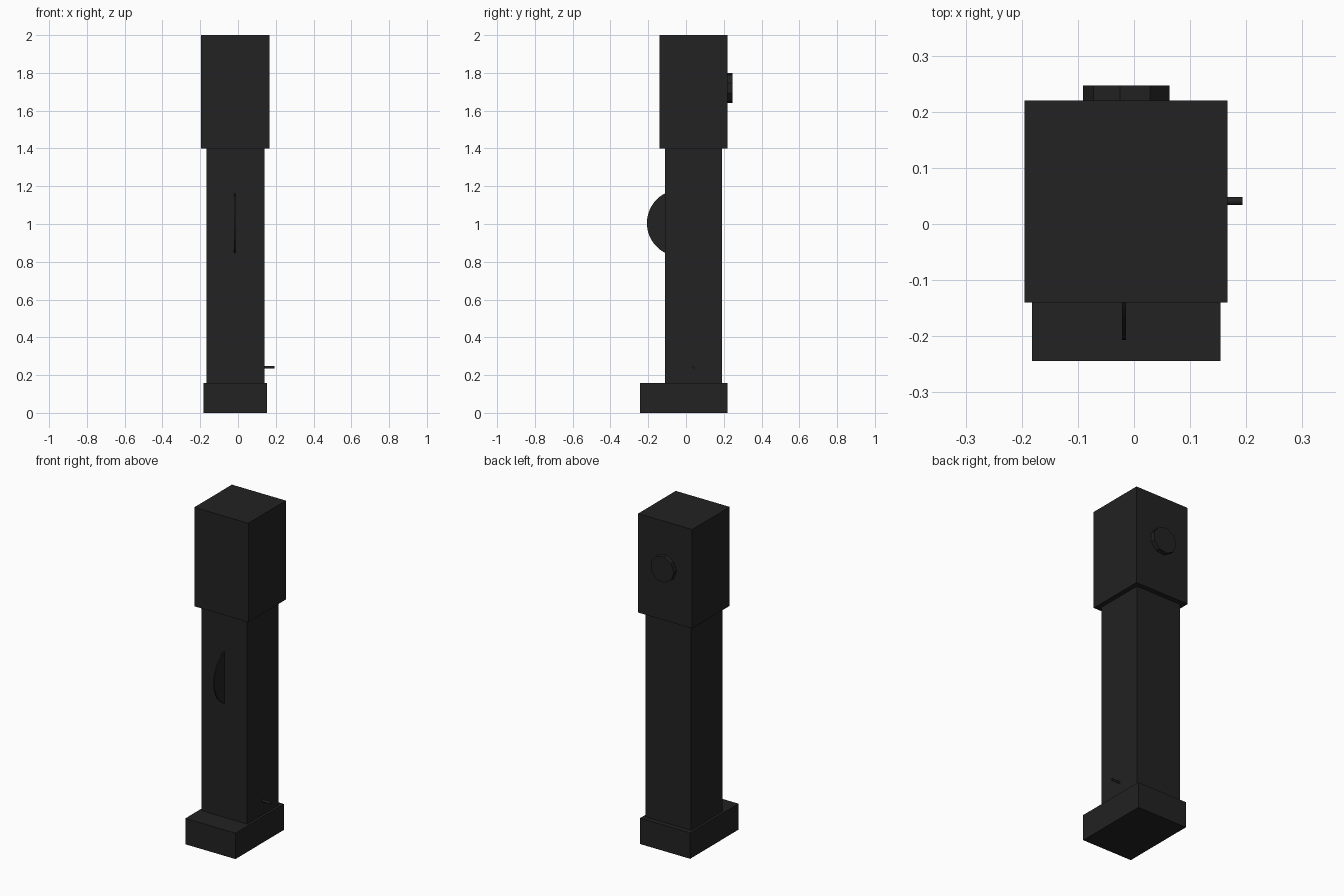
import bpy
from math import radians
from mathutils import Vector

default = bpy.data.objects.get("Cube")
if default:
    bpy.data.objects.remove(default, do_unlink=True)

# Single near-black finish
black = bpy.data.materials.new("matte_black")
black.use_nodes = True
colour = (0.016, 0.016, 0.016, 1)
black.diffuse_color = colour
black.node_tree.nodes["Principled BSDF"].inputs["Base Color"].default_value = colour


def finish(name):
    obj = bpy.context.object
    obj.name = name
    obj.data.materials.append(black)
    return obj


def box(name, low, high):
    low, high = Vector(low), Vector(high)
    bpy.ops.mesh.primitive_cube_add(size=1, location=(low + high) / 2)
    obj = finish(name)
    obj.scale = high - low
    bpy.ops.object.transform_apply(location=False, rotation=False, scale=True)
    return obj


def cylinder(name, centre, radius, depth, rotation, sides):
    bpy.ops.mesh.primitive_cylinder_add(
        vertices=sides, radius=radius, depth=depth, location=centre, rotation=rotation)
    return finish(name)


# Stacked square body
box("base", (-0.182, -0.244, 0), (0.154, 0.22, 0.157))
box("column", (-0.167, -0.11, 0.157), (0.139, 0.19, 1.4))
box("head", (-0.195, -0.14, 1.4), (0.167, 0.22, 2))

# Thin round blade emerging from the front of the column
cylinder("front_disc", (-0.018, -0.03, 1.005), 0.177, 0.007,
         (0, radians(90), 0), 48)
bpy.ops.object.shade_smooth_by_angle(angle=radians(30))

# Nine-sided knob on the back of the head, with one corner towards -x
knob = cylinder("back_knob", (-0.0116, 0.231, 1.72), 0.0794, 0.032,
                (radians(90), 0, 0), 9)
knob.rotation_euler.rotate_axis("Z", radians(90))

# Small peg low on the left side
cylinder("side_peg", (0.163, 0.041, 0.241), 0.007, 0.06,
         (0, radians(90), 0), 12)
